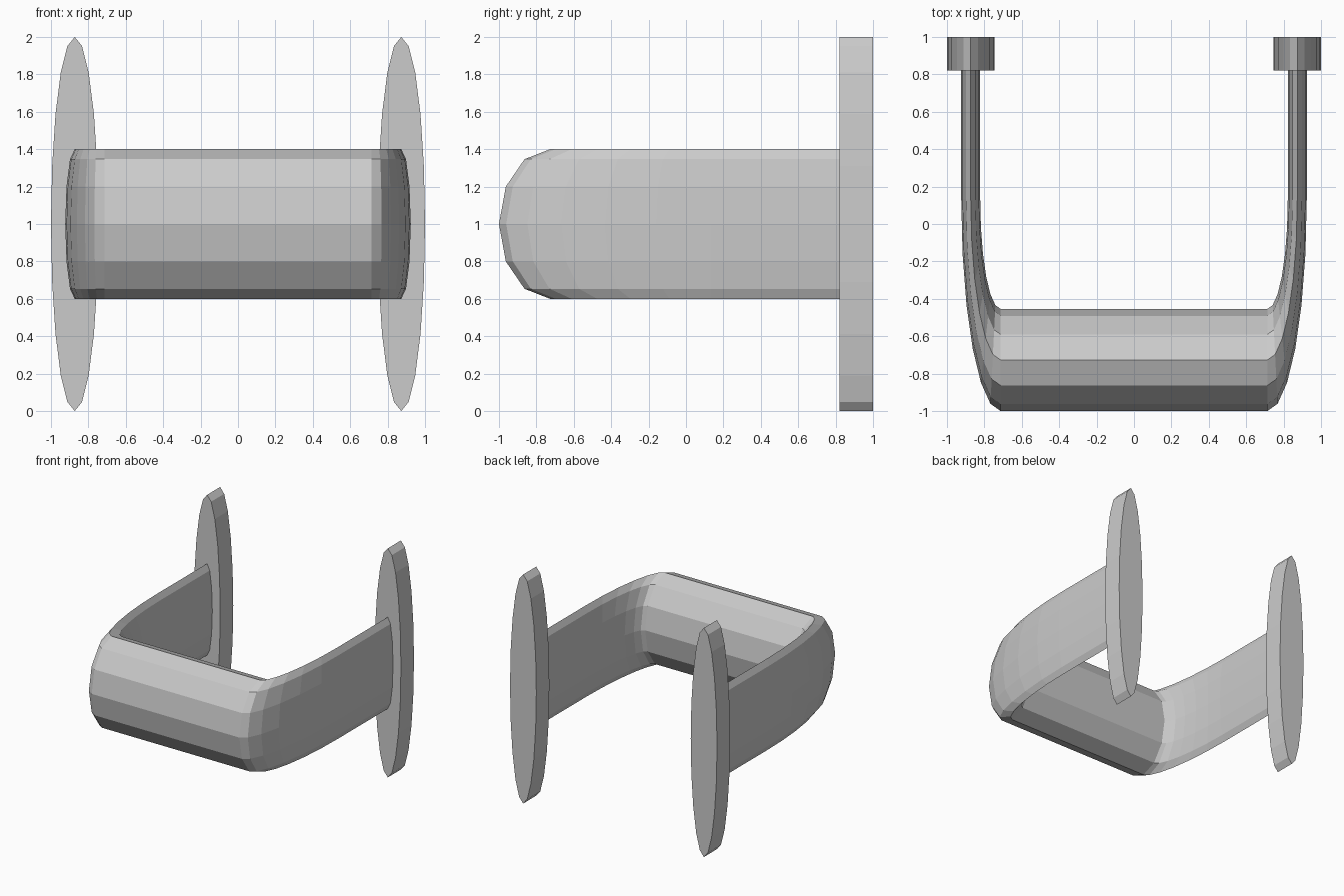
import bpy, bmesh
from math import sin, cos, tau, radians

if "Cube" in bpy.data.objects:
    bpy.data.objects.remove(bpy.data.objects["Cube"])

# Stretch applied to a round-tube handle
SX, SY = 0.127, 0.6825
LEG_X, BAR_Y, BEND = 0.873, -0.727, 1.26   # leg centre, bar centre, bend radius before stretch
TUBE_R, SIDES, PLATE_Y = 0.4, 12, 0.82


def make_object(name, bm):
    bmesh.ops.recalc_face_normals(bm, faces=bm.faces)
    mesh = bpy.data.meshes.new(name)
    bm.to_mesh(mesh)
    bm.free()
    ob = bpy.data.objects.new(name, mesh)
    bpy.context.collection.objects.link(ob)
    return ob


# Handle path: point (x, y) and outward direction, right half then mirrored left
cx, cy = LEG_X - BEND * SX, BAR_Y + BEND * SY
right = [(LEG_X, PLATE_Y + 0.02, 1, 0)]
for i in range(7):
    a = radians(15 * i)
    right.append((cx + BEND * SX * cos(a), cy - BEND * SY * sin(a), cos(a), -sin(a)))
path = right + [(-x, y, -nx, ny) for x, y, nx, ny in reversed(right)]

# Swept handle bar
bm = bmesh.new()
rings = []
for x, y, nx, ny in path:
    ring = []
    for k in range(SIDES):
        t = tau * k / SIDES
        r = TUBE_R * cos(t)
        ring.append(bm.verts.new((x + r * nx * SX, y + r * ny * SY, 1 + TUBE_R * sin(t))))
    rings.append(ring)
for a, b in zip(rings, rings[1:]):
    for k in range(SIDES):
        j = (k + 1) % SIDES
        bm.faces.new((a[k], a[j], b[j], b[k]))
bm.faces.new(rings[0])
bm.faces.new(rings[-1])
make_object("handle_bar", bm)

# Mounting plates: 20-sided discs squeezed in x
for name, side in (("left_plate", -1), ("right_plate", 1)):
    bm = bmesh.new()
    ring = [bm.verts.new((side * LEG_X + SX * sin(tau * k / 20), PLATE_Y, 1 + cos(tau * k / 20)))
            for k in range(20)]
    face = bm.faces.new(ring)
    ext = bmesh.ops.extrude_face_region(bm, geom=[face], use_keep_orig=True)
    for v in ext["geom"]:
        if isinstance(v, bmesh.types.BMVert):
            v.co.y = 1.0
    make_object(name, bm)
